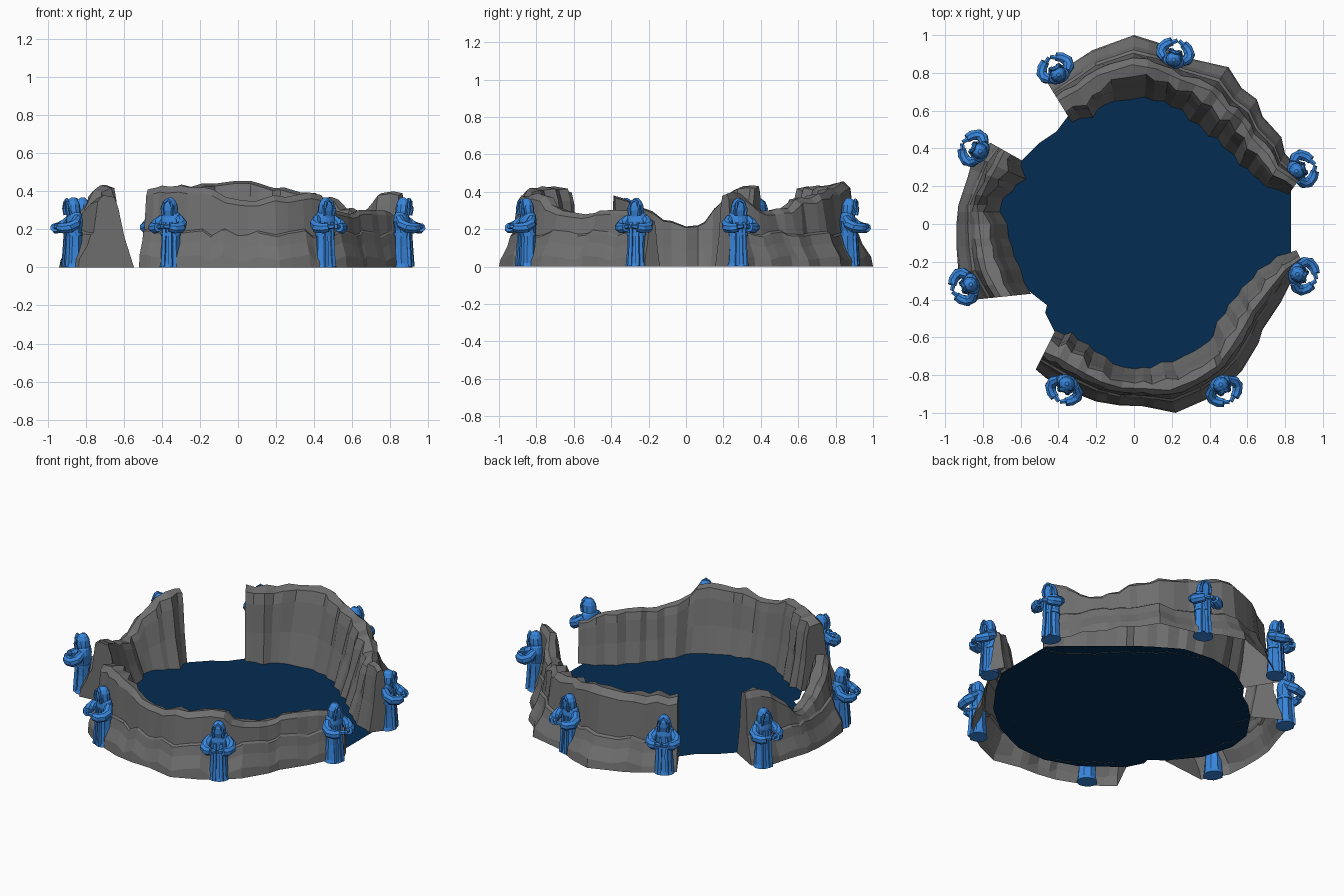
import bpy, bmesh, math, random
from mathutils import Vector

random.seed(4)


def material(name, color):
    m = bpy.data.materials.new(name)
    m.diffuse_color = (*color, 1)
    return m


ROCK = material("dark_rock", (.16, .16, .16))


def finish(bm, name, mat):
    bmesh.ops.recalc_face_normals(bm, faces=bm.faces)
    me = bpy.data.meshes.new(name)
    bm.to_mesh(me)
    bm.free()
    me.materials.append(mat)
    ob = bpy.data.objects.new(name, me)
    bpy.context.collection.objects.link(ob)
    return ob


def loft(bm, rings, closed=True):
    """Skin rings of points and cap both ends; closed joins each ring's ends."""
    vs = [[bm.verts.new(p) for p in r] for r in rings]
    n = len(vs[0])
    for a, b in zip(vs, vs[1:]):
        for i in range(n if closed else n - 1):
            j = (i + 1) % n
            bm.faces.new((a[i], a[j], b[j], b[i]))
    bm.faces.new(vs[0][::-1])
    bm.faces.new(vs[-1])


def oval(u, z, ru, rv, n=12, fold=0.0):
    """Horizontal ring, optionally pleated like cloth."""
    out = []
    for i in range(n):
        a = 2 * math.pi * (i + .5) / n
        k = 1 - fold * (i % 2)
        out.append(Vector((u + ru * k * math.cos(a), rv * k * math.sin(a), z)))
    return out


def tube(bm, pts, n=6):
    """Tube through (x, y, z, radius) points."""
    P = [Vector(p[:3]) for p in pts]
    rings = []
    for i, p in enumerate(P):
        t = (P[min(i + 1, len(P) - 1)] - P[max(i - 1, 0)]).normalized()
        ref = Vector((0, 0, 1)) if abs(t.z) < .9 else Vector((1, 0, 0))
        a = t.cross(ref).normalized()
        b = t.cross(a)
        r = pts[i][3]
        rings.append([p + a * r * math.cos(math.tau * (k + .5) / n)
                      + b * r * math.sin(math.tau * (k + .5) / n) for k in range(n)])
    loft(bm, rings)


# --- rock walls, open below: stations are inner x, y, outer x, y, crest height ---
def wall(name, stations, block=0.0):
    S = []
    for a, b in zip(stations, stations[1:]):
        f = random.uniform(.35, .65)
        mid = [p + (q - p) * f for p, q in zip(a, b)]
        mid[4] += random.uniform(-.02, .015)
        S += [a, mid]
    S.append(stations[-1])
    rings = []
    for k, (ix, iy, ox, oy, h) in enumerate(S):
        s = .035 if k % 2 else -.035      # alternate to form rocky columns
        s += random.uniform(-.03, .03)
        c = s - (block if k < 5 else 0)   # steeper block at the first end
        j = random.uniform(-.02, .02)
        prof = [(1, 0), (.97, .05 + j), (.83, .12 + j), (.77, .175 + j), (.72, .185 + j),
                (.65 + s / 2, .92 * h), (.54, h), (.36 + c, .97 * h),
                (.29 + c, .82 * h), (.17 + c / 2, .42 * h), (s * .7, 0)]
        rings.append([(ix + (ox - ix) * t, iy + (oy - iy) * t, z) for t, z in prof])
    bm = bmesh.new()
    loft(bm, rings, closed=False)
    finish(bm, name, ROCK)


wall("back_rock_wall", [
    (-.33, .54, -.46, .75, .43), (-.22, .57, -.36, .83, .435), (-.16, .63, -.22, .92, .44),
    (-.02, .66, 0, 1.0, .455), (.1, .66, .13, .96, .44), (.2, .63, .28, .88, .42),
    (.3, .56, .5, .83, .39), (.4, .47, .57, .72, .37), (.48, .41, .65, .66, .31),
    (.56, .32, .68, .57, .30), (.63, .26, .78, .46, .32), (.7, .2, .8, .37, .39),
    (.82, .16, .9, .27, .39)], .1)
wall("left_rock_wall", [
    (-.6, .34, -.76, .43, .43), (-.58, .24, -.85, .36, .43), (-.65, .18, -.88, .25, .37),
    (-.71, .1, -.93, .1, .24), (-.68, 0, -.94, 0, .215), (-.65, -.12, -.94, -.12, .25),
    (-.61, -.24, -.93, -.25, .32), (-.55, -.37, -.84, -.4, .38)])
wall("front_rock_wall", [
    (-.42, -.57, -.52, -.77, .41), (-.33, -.58, -.46, -.82, .43), (-.24, -.64, -.35, -.88, .43),
    (-.15, -.71, -.2, -.94, .42), (-.05, -.76, -.08, -.96, .37), (.05, -.76, .05, -.965, .35),
    (.15, -.74, .22, -1.0, .38), (.27, -.7, .38, -.93, .385), (.4, -.62, .47, -.87, .38),
    (.44, -.52, .57, -.78, .30), (.5, -.43, .66, -.63, .28), (.57, -.34, .68, -.56, .3),
    (.66, -.25, .78, -.41, .3), (.76, -.17, .83, -.31, .29), (.86, -.14, .9, -.22, .25)], .1)

# --- floor of the ring ---
floor = [(.83, .2), (.83, -.2), (.74, -.36), (.6, -.55), (.42, -.7), (.2, -.8), (0, -.81),
         (-.2, -.74), (-.42, -.57), (-.47, -.47), (-.46, -.43), (-.55, -.36), (-.68, -.2),
         (-.74, 0), (-.72, .15), (-.6, .33), (-.5, .43), (-.41, .49), (-.35, .57), (-.2, .67),
         (0, .71), (.2, .69), (.38, .58), (.55, .44), (.72, .3)]
bm = bmesh.new()
bm.faces.new([bm.verts.new((x, y, .002)) for x, y in floor])
finish(bm, "arena_floor", material("deep_blue", (.001, .026, .085)))

# --- hooded statue, facing local +x ---
bm = bmesh.new()
# pleated robe and shoulders
loft(bm, [oval(*r, 16, f) for r, f in [
    ((0, 0, .052, .06), 0), ((0, .02, .048, .056), .06), ((-.002, .11, .042, .05), .1),
    ((-.004, .19, .04, .05), .08), ((-.006, .245, .041, .062), 0),
    ((-.006, .28, .036, .052), 0), ((0, .3, .025, .03), 0)]])
# hood
loft(bm, [oval(*r, 10) for r in [
    (-.004, .265, .036, .044), (.002, .3, .04, .043), (.004, .33, .038, .039),
    (.004, .352, .028, .028), (0, .367, .01, .01)]])
# hood rim around the face
tube(bm, [(.036, -.027, .275, .009), (.042, -.03, .31, .009), (.04, -.018, .343, .009),
          (.036, 0, .357, .009), (.04, .018, .343, .009), (.042, .03, .31, .009),
          (.036, .027, .275, .009)], 5)
for s in (-1, 1):
    # wide sleeve, cuff and hand
    tube(bm, [(-.005, s * .046, .26, .022), (.015, s * .07, .23, .029),
              (.045, s * .076, .21, .03), (.076, s * .056, .205, .028),
              (.092, s * .032, .21, .024)], 8)
    tube(bm, [(.08, s * .04, .212, .014), (.104, s * .004, .215, .012)], 6)
    # hanging robe strips at the front
    tube(bm, [(.034, s * .018, .235, .011), (.04, s * .018, .12, .012),
              (.046, s * .022, .004, .014)], 4)
# belt
loft(bm, [oval(-.003, .165, .045, .053), oval(-.003, .183, .045, .054)])
statue = finish(bm, "hooded_statue", material("statue_blue", (.04, .24, .72)))

spots = [(-.40, .79), (.21, .87), (.86, .28), (.865, -.265), (.46, -.85),
         (-.355, -.845), (-.865, -.32), (-.815, .385)]
for i, (x, y) in enumerate(spots):
    ob = statue if i == 0 else statue.copy()
    if i:
        ob.name = f"hooded_statue_{i + 1}"
        bpy.context.collection.objects.link(ob)
    ob.location = (x, y, 0)
    ob.rotation_euler.z = math.atan2(y, x)
